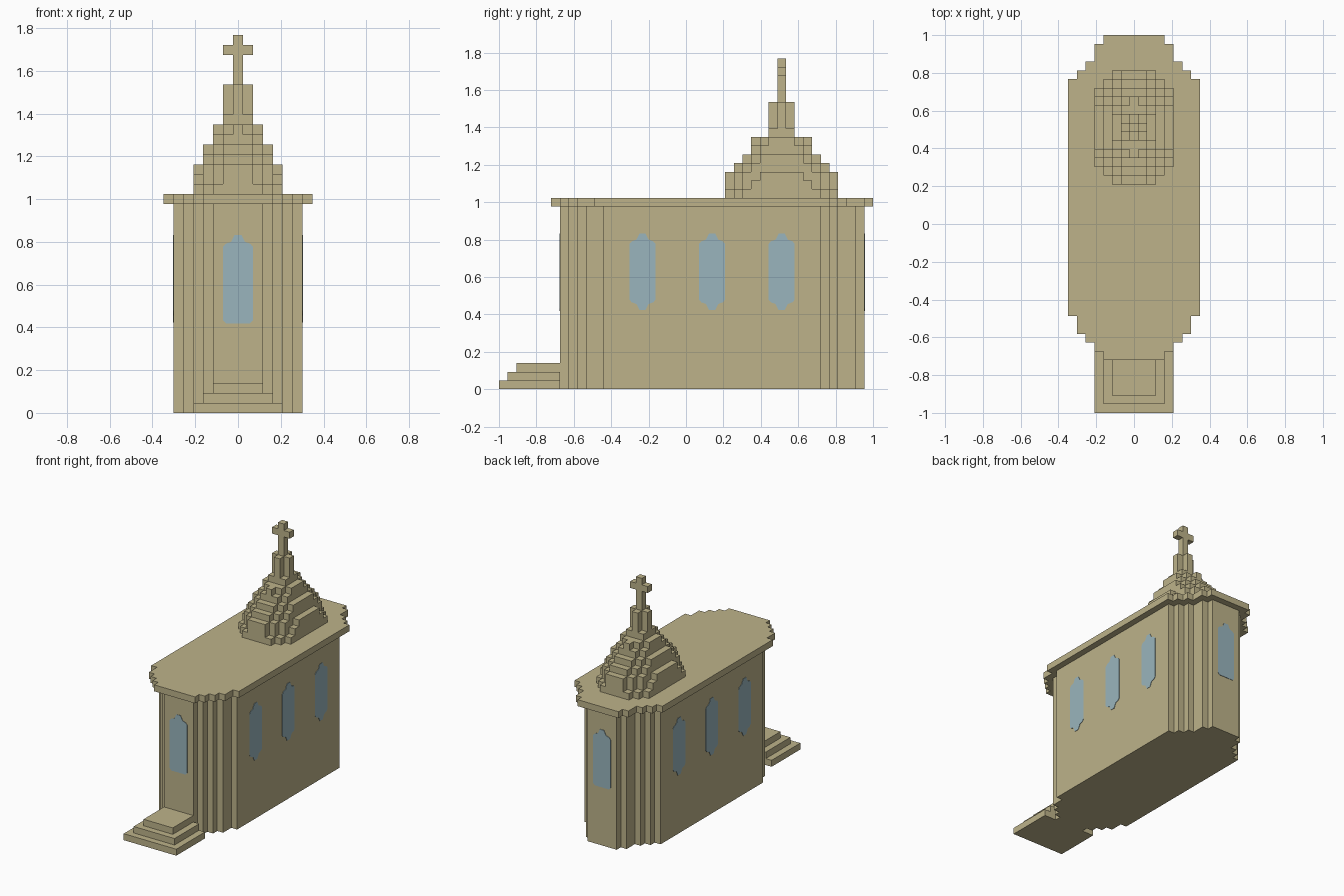
import bpy
import bmesh
from mathutils import Vector

V = 2 / 43  # size of one building block

if "Cube" in bpy.data.objects:
    bpy.data.objects.remove(bpy.data.objects["Cube"], do_unlink=True)


def make_material(name, rgb):
    m = bpy.data.materials.new(name)
    m.use_nodes = True
    m.diffuse_color = (*rgb, 1)
    m.node_tree.nodes["Principled BSDF"].inputs["Base Color"].default_value = (*rgb, 1)
    return m


STONE = make_material("sandstone", (0.51, 0.45, 0.255))
GLASS = make_material("pale_blue_glass", (0.32, 0.46, 0.51))


def extrude(bm, points, direction):
    """Closed prism from a flat outline, in block units."""
    face = bm.faces.new([bm.verts.new(Vector(p) * V) for p in points])
    new = bmesh.ops.extrude_face_region(bm, geom=[face], use_keep_orig=True)["geom"]
    verts = [g for g in new if isinstance(g, bmesh.types.BMVert)]
    bmesh.ops.translate(bm, verts=verts, vec=Vector(direction) * V)


def finish(bm, name, material):
    bmesh.ops.recalc_face_normals(bm, faces=bm.faces)
    mesh = bpy.data.meshes.new(name)
    bm.to_mesh(mesh)
    bm.free()
    mesh.materials.append(material)
    obj = bpy.data.objects.new(name, mesh)
    bpy.context.collection.objects.link(obj)
    return obj


def stepped_outline(bands, z):
    """Mirrored stair outline; bands are (half width, front y, back y), narrow to wide."""
    front, back = [], []
    for i, (w, y0, y1) in enumerate(bands):
        front.append((w, y0, z))
        back.append((w, y1, z))
        if i + 1 < len(bands):
            front.append((w, bands[i + 1][1], z))
            back.append((w, bands[i + 1][2], z))
    side = front + back[::-1]
    return side + [(-x, y, z) for x, y, z in reversed(side)]


def stack(name, layers):
    bm = bmesh.new()
    for z0, z1, bands in layers:
        extrude(bm, stepped_outline(bands, z0), (0, 0, z1 - z0))
    return finish(bm, name, STONE)


# Walls, with the roof slab overhanging by one block all round
walls = [(2.5, -14.5, 20.5), (3.5, -13.5, 19.5), (4.5, -12.5, 17.5),
         (5.5, -11.5, 16.5), (6.5, -9.5, 15.5)]
stack("walls", [(0, 21, walls)])
stack("roof_slab", [(21, 22, [(w + 1, a - 1, b + 1) for w, a, b in walls])])

# Entrance steps
stack("entrance_steps", [(i, i + 1, [(4.5 - i, i - 21.5, -14.5)]) for i in range(3)])

# Dome and spire: (bottom, top, {half width: half depth}) around the tower centre
CENTRE = 11
dome = [
    (22, 23, {2.5: 6.5, 3.5: 5.5, 4.5: 4.5}),
    (23, 24, {1.5: 6.5, 2.5: 5.5, 3.5: 4.5, 4.5: 3.5}),
    (24, 25, {1.5: 6.5, 2.5: 5.5, 3.5: 4.5, 4.5: 2.5}),
    (25, 26, {1.5: 5.5, 2.5: 4.5, 3.5: 3.5}),
    (26, 27, {1.5: 4.5, 2.5: 3.5, 3.5: 2.5}),
    (27, 28, {1.5: 3.5, 2.5: 2.5}),
    (28, 29, {0.5: 3.5, 1.5: 2.5, 2.5: 1.5}),
]
spire = [(29, 30, {1.5: 1.5}), (30, 33, {0.5: 1.5, 1.5: 0.5})]
cross = [(33, 36, {0.5: 0.5}), (36, 37, {1.5: 0.5}), (37, 38, {0.5: 0.5})]
for name, layers in (("dome", dome), ("spire", spire), ("cross", cross)):
    stack(name, [(a, b, [(w, CENTRE - d, CENTRE + d) for w, d in plan.items()])
                 for a, b, plan in layers])

# Windows: thin plates with a small peak, the side ones peaked at both ends
PEAK = [(1.5, 3.2), (1.25, 3.5), (0.7, 3.7), (0.35, 4.4)]
FLAT = [(1.5, 4.2), (1.2, 4.5)]


def window(name, place, direction, lower):
    half = PEAK[::-1]
    half = [(u, 13.5 + v) for u, v in half] + [(u, 13.5 - v) for u, v in lower]
    outline = half + [(-u, v) for u, v in reversed(half)]
    bm = bmesh.new()
    extrude(bm, [place(u, v) for u, v in outline], direction)
    finish(bm, name, GLASS)


T = 0.06
for sign, side in ((1, "left"), (-1, "right")):
    for i, c in enumerate((-5, 3, 11)):
        window(f"{side}_window_{i + 1}",
               lambda u, v: (sign * 6.5, c + u, v), (sign * T, 0, 0), PEAK)
window("front_window", lambda u, v: (u, -14.5, v), (0, -T, 0), FLAT)
window("back_window", lambda u, v: (u, 20.5, v), (0, T, 0), FLAT)
